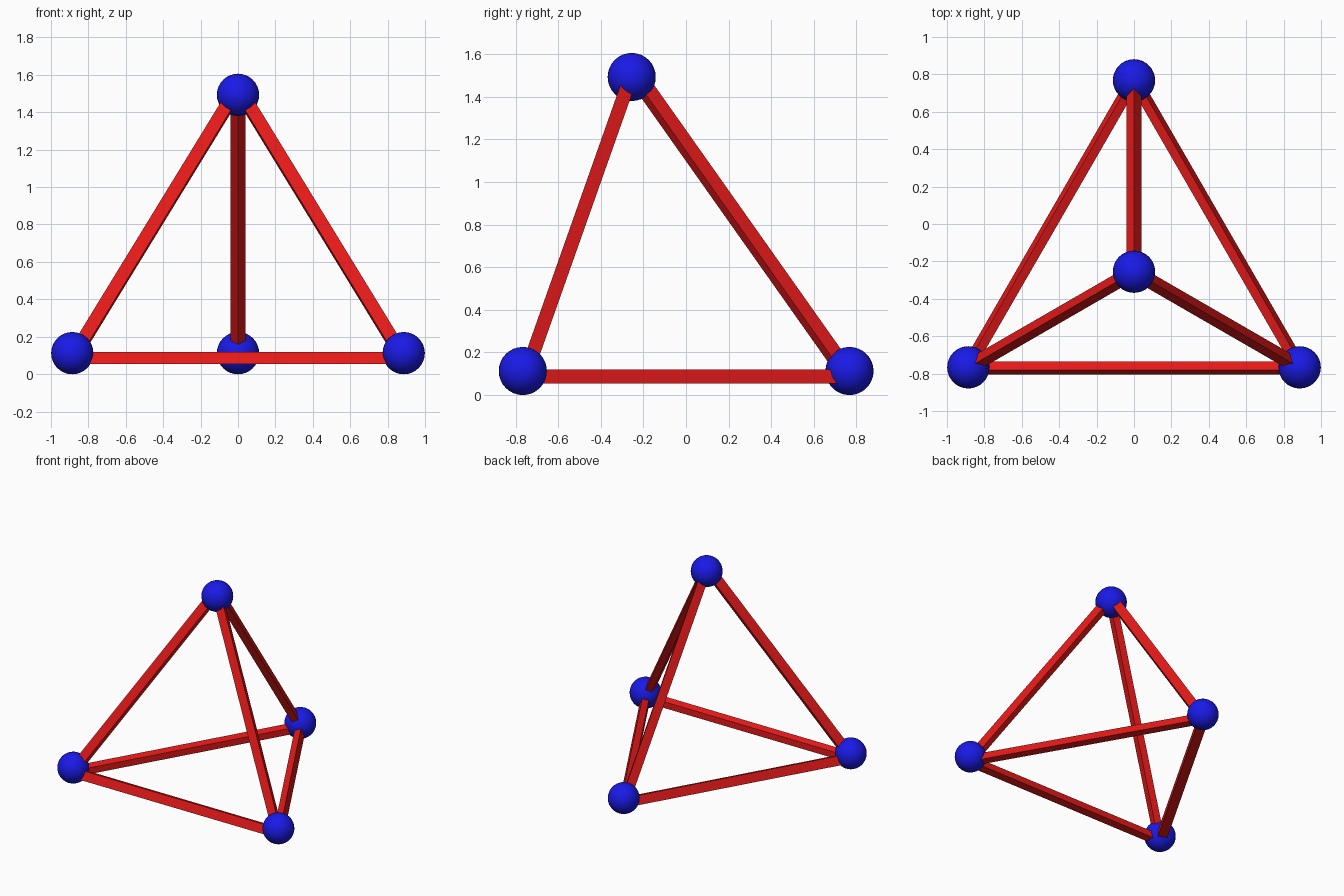
import bpy, bmesh
from math import radians, sin, cos, sqrt
from mathutils import Vector

if "Cube" in bpy.data.objects:
    bpy.data.objects.remove(bpy.data.objects["Cube"])


def material(name, rgb):
    m = bpy.data.materials.new(name)
    m.diffuse_color = (*rgb, 1)
    m.use_nodes = True
    m.node_tree.nodes["Principled BSDF"].inputs["Base Color"].default_value = m.diffuse_color
    return m


red = material("red", (0.8, 0.01, 0.01))
blue = material("blue", (0.01, 0.01, 0.8))
ANGLES = (90, 210, 330)


def tetra(radius, base_z, apex_z):
    pts = [Vector((radius * cos(radians(a)), radius * sin(radians(a)) - 0.255, base_z))
           for a in ANGLES]
    return pts + [Vector((0, -0.255, apex_z))]


# Wire frame: every rod has a kite section lying just inside the tetrahedron's edges
R, W, BASE = 1.097, 0.069, 0.053
corners = tetra(R, BASE, BASE + R * sqrt(2))
middle = sum(corners, Vector()) / 4
K = W / sin(radians(60))           # inset of the face openings
S = 1.5 * K * sqrt(1.5)            # depth of the inner ridge corners
bm = bmesh.new()
outer = [bm.verts.new(c) for c in corners]
inner = [bm.verts.new(c + S * (middle - c).normalized()) for c in corners]
for skip in range(4):
    tri = [i for i in range(4) if i != skip]
    inset = {}
    for i in tri:
        p = corners[i].copy()
        for j in tri:
            if j != i:
                p += K * (corners[j] - corners[i]).normalized()
        inset[i] = bm.verts.new(p)
    for n in range(3):
        a, b = tri[n], tri[(n + 1) % 3]
        bm.faces.new((outer[a], outer[b], inset[b], inset[a]))
        bm.faces.new((inset[a], inset[b], inner[b], inner[a]))
bmesh.ops.recalc_face_normals(bm, faces=bm.faces)
mesh = bpy.data.meshes.new("edge_rods")
bm.to_mesh(mesh)
bm.free()
mesh.materials.append(red)
bpy.context.collection.objects.link(bpy.data.objects.new("edge_rods", mesh))

# Corner balls
names = ("back_ball", "left_ball", "right_ball", "top_ball")
for name, loc in zip(names, tetra(1.023, 0.112, 1.493)):
    bpy.ops.mesh.primitive_uv_sphere_add(segments=32, ring_count=16, radius=0.113, location=loc)
    ball = bpy.context.object
    ball.name = name
    ball.data.materials.append(blue)
    bpy.ops.object.shade_smooth()
